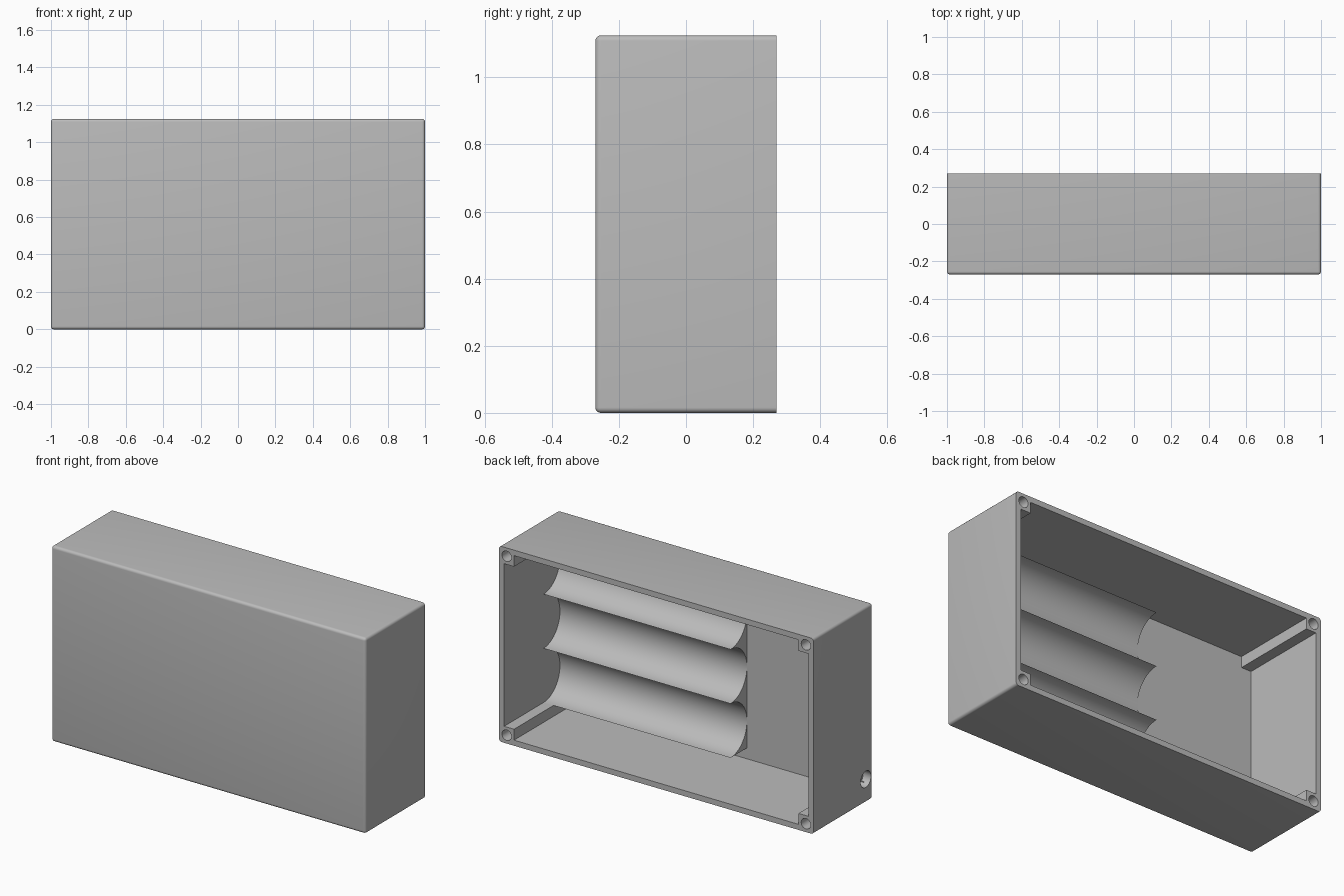
import bpy, bmesh, math
from mathutils import Matrix

W, D, H = 1.0, 0.27, 1.125      # half width, half depth, height
WALL, POST = 0.032, 0.095       # wall thickness, corner post size
FLOOR = -D + WALL               # inner face of the front wall

cube = bpy.data.objects.get("Cube")
if cube:
    bpy.data.objects.remove(cube, do_unlink=True)

grey = bpy.data.materials.new("plain_grey")
grey.use_nodes = True
colour = (0.5, 0.5, 0.5, 1)
grey.diffuse_color = colour
grey.node_tree.nodes["Principled BSDF"].inputs["Base Color"].default_value = colour


def make_object(name, bm):
    bmesh.ops.recalc_face_normals(bm, faces=bm.faces)
    mesh = bpy.data.meshes.new(name)
    bm.to_mesh(mesh)
    bm.free()
    mesh.materials.append(grey)
    obj = bpy.data.objects.new(name, mesh)
    bpy.context.collection.objects.link(obj)
    return obj


def extrude(name, points, direction):
    bm = bmesh.new()
    face = bm.faces.new([bm.verts.new(p) for p in points])
    new = bmesh.ops.extrude_face_region(bm, geom=[face])["geom"]
    bmesh.ops.translate(bm, vec=direction,
                        verts=[v for v in new if isinstance(v, bmesh.types.BMVert)])
    return make_object(name, bm)


def cylinder(name, radius, length, centre, axis):
    bm = bmesh.new()
    turn = Matrix.Rotation(math.pi / 2, 4, axis)
    bmesh.ops.create_cone(bm, cap_ends=True, segments=32, radius1=radius,
                          radius2=radius, depth=length,
                          matrix=Matrix.Translation(centre) @ turn)
    return make_object(name, bm)


def cut(target, cutter):
    mod = target.modifiers.new("cut", "BOOLEAN")
    mod.operation, mod.solver, mod.object = "DIFFERENCE", "EXACT", cutter
    bpy.context.view_layer.objects.active = target
    bpy.ops.object.modifier_apply(modifier=mod.name)
    bpy.data.objects.remove(cutter, do_unlink=True)


def smooth(obj):
    bpy.ops.object.select_all(action="DESELECT")
    obj.select_set(True)
    bpy.context.view_layer.objects.active = obj
    bpy.ops.object.shade_smooth_by_angle(angle=math.radians(35))


# Case: block rounded on every edge except the open back rim
bm = bmesh.new()
bmesh.ops.create_cube(bm, size=1, matrix=Matrix.Translation((0, 0, H / 2))
                      @ Matrix.Diagonal((2 * W, 2 * D, H, 1)))
edges = [e for e in bm.edges if any(v.co.y < 0 for v in e.verts)]
bmesh.ops.bevel(bm, geom=edges, offset=0.016, segments=5, profile=0.5, affect="EDGES")
case = make_object("case", bm)

# Cavity: rectangle with notched corners, which leaves the corner posts standing
outline = []
for sx, sz in ((1, 1), (-1, 1), (-1, -1), (1, -1)):
    corner = [(W - WALL, H / 2 - POST), (W - POST, H / 2 - POST), (W - POST, H / 2 - WALL)]
    if sx * sz < 0:
        corner.reverse()
    outline += [(sx * x, FLOOR, H / 2 + sz * z) for x, z in corner]
cut(case, extrude("cavity_cutter", outline, (0, 2 * D, 0)))

# Screw holes in the posts
for sx in (-1, 1):
    for sz in (-1, 1):
        centre = (sx * (W - 0.048), D - 0.1, H / 2 + sz * (H / 2 - 0.048))
        cut(case, cylinder("screw_cutter", 0.03, 0.4, centre, "X"))

# Cable hole low in the right wall
cut(case, cylinder("cable_cutter", 0.047, 0.1, (-W, -0.206, 0.135), "Y"))
smooth(case)

# Cradle: three half-round troughs side by side between the posts
TROUGHS, STEPS, CREST = 3, 24, -0.088
pitch = (H - 2 * POST) / TROUGHS
start = -0.222
profile = [(start, FLOOR - 0.01, H - POST), (start, FLOOR - 0.01, POST)]
for i in range(TROUGHS):
    for k in range(STEPS + (i == TROUGHS - 1)):
        a = math.pi * k / STEPS
        profile.append((start, CREST - (CREST - FLOOR - 0.001) * math.sin(a),
                        POST + pitch * (i + 0.5 - 0.5 * math.cos(a))))
cradle = extrude("cell_cradle", profile, (W - WALL + 0.005 - start, 0, 0))
smooth(cradle)
